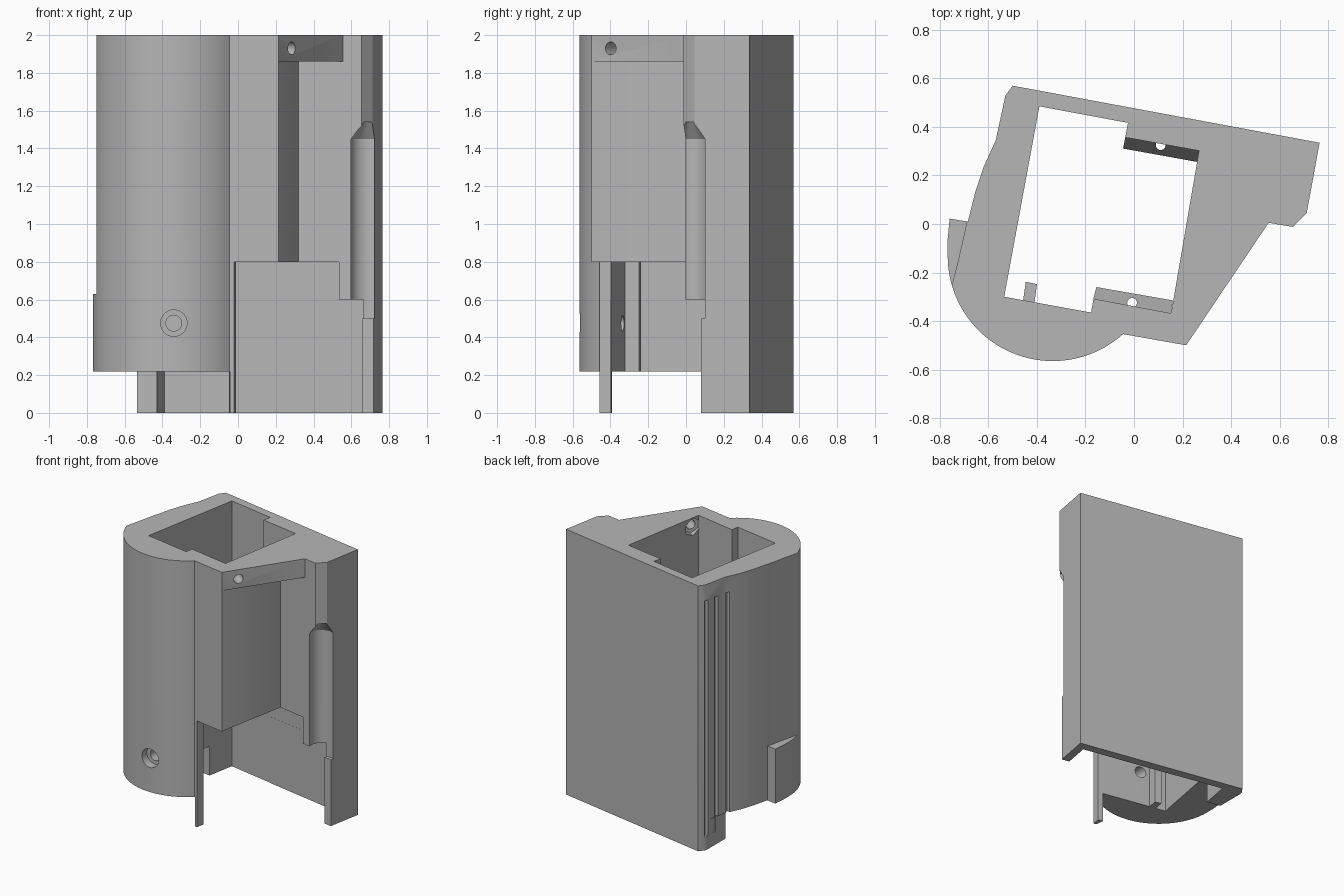
import bpy, bmesh, math
from mathutils import Vector

cube = bpy.data.objects.get("Cube")
if cube:
    bpy.data.objects.remove(cube, do_unlink=True)

grey = bpy.data.materials.new("light grey")
grey.use_nodes = True
grey.diffuse_color = (0.47, 0.47, 0.47, 1)
grey.node_tree.nodes["Principled BSDF"].inputs["Base Color"].default_value = (0.47, 0.47, 0.47, 1)


def prism(name, pts, z0, z1):
    """Closed solid from a plan outline between two heights, normals outward."""
    loop = list(zip(pts, pts[1:] + pts[:1]))
    if sum(a[0] * b[1] - b[0] * a[1] for a, b in loop) < 0:
        pts = pts[::-1]
    bm = bmesh.new()
    low = [bm.verts.new((x, y, z0)) for x, y in pts]
    high = [bm.verts.new((x, y, z1)) for x, y in pts]
    bm.faces.new(low[::-1])
    bm.faces.new(high)
    for i in range(len(pts)):
        j = (i + 1) % len(pts)
        bm.faces.new((low[i], low[j], high[j], high[i]))
    return finish(name, bm)


def rod(name, start, end, r1, r2, sides=32):
    """Cylinder or cone from start to end."""
    a, b = Vector(start), Vector(end)
    bm = bmesh.new()
    bmesh.ops.create_cone(bm, cap_ends=True, segments=sides, radius1=r1, radius2=r2,
                          depth=(b - a).length)
    bm.transform((b - a).to_track_quat('Z', 'Y').to_matrix().to_4x4())
    bmesh.ops.translate(bm, verts=bm.verts, vec=(a + b) / 2)
    return finish(name, bm)


def finish(name, bm):
    mesh = bpy.data.meshes.new(name)
    bm.to_mesh(mesh)
    bm.free()
    mesh.materials.append(grey)
    ob = bpy.data.objects.new(name, mesh)
    bpy.context.collection.objects.link(ob)
    return ob


def cut(target, cutter):
    mod = target.modifiers.new(cutter.name, 'BOOLEAN')
    mod.operation = 'DIFFERENCE'
    mod.solver = 'MANIFOLD'
    mod.object = cutter
    bpy.context.view_layer.objects.active = target
    bpy.ops.object.modifier_apply(modifier=mod.name)
    bpy.data.objects.remove(cutter, do_unlink=True)


def ledge(name, wall, inner, notch):
    """Sloping ledge on a shaft wall, with a round notch."""
    ob = prism(name, wall + inner, 0.8, 0.9)
    for v in ob.data.vertices:
        if v.co.z > 0.85 and any((v.co.xy - Vector(p)).length < 0.001 for p in inner):
            v.co.z = 0.81
    cut(ob, rod("notch", (*notch, 0.7), (*notch, 1), 0.02, 0.02))
    return ob


# Housing outline: flat back, chamfered post, slanted front, round tower
arc = []
for i in range(45):
    a = math.radians(-48 - i * 3)
    arc.append((-0.335 + 0.433 * math.cos(a), -0.132 + 0.433 * math.sin(a)))
outline = [(-0.5, 0.57), (0.765, 0.335), (0.712, 0.045), (0.655, -0.012), (0.555, 0.005),
           (0.215, -0.5)] + arc + [(-0.768, -0.06), (-0.76, 0.022), (-0.685, 0.01),
           (-0.655, 0.13), (-0.62, 0.235), (-0.57, 0.345), (-0.53, 0.53)]
housing = prism("housing", outline, 0, 2)

# Side relief above the small ledge
cut(housing, prism("side_relief", [(-0.752, -0.26), (-0.72, -0.13), (-0.684, 0.03),
                                   (-0.72, 0.1), (-0.9, 0.1), (-0.9, -0.26)], 0.63, 2.1))

# Vertical shaft through the housing
cut(housing, prism("shaft", [(-0.39, 0.485), (-0.025, 0.417), (-0.036, 0.357), (0.268, 0.302),
                             (0.153, -0.368), (-0.167, -0.308), (-0.177, -0.365),
                             (-0.535, -0.3)], -0.1, 2.1))

# Side pocket under the slanted beam
cut(housing, prism("side_pocket", [(0.196, -0.6), (0.32, 0.048), (0.565, 0.003),
                                   (0.6, -0.1), (0.6, -0.6)], 0.59, 1.86))

# Lower cavities, opening out in two steps
cut(housing, prism("middle_cavity", [(-0.391, 0.483), (0.59, 0.302), (0.535, 0.008),
                                     (0.5, -0.6), (-0.045, -0.6), (-0.01, -0.397),
                                     (-0.534, -0.299)], 0.5, 0.8))
cut(housing, prism("lower_cavity", [(-0.392, 0.482), (0.695, 0.282), (0.66, 0.09),
                                    (0.8, 0.064), (0.8, -0.62), (-0.048, -0.62),
                                    (-0.01, -0.398), (-0.533, -0.298)], -0.1, 0.6))

# Everything ahead of the back plate stops short of the base
cut(housing, prism("base_step", [(-0.9, 0.36), (-0.3, 0.25), (-0.1, 0.2), (-0.02, -0.7),
                                 (-0.9, -0.7)], -0.1, 0.22))
cut(housing, prism("foot_trim", [(-0.535, 0.6), (-0.535, 0.2), (-0.9, 0.2), (-0.9, 0.6)],
                   -0.1, 0.22))

# Rail grooves on the side next to the back plate
for y, x in ((0.5, -0.51), (0.41, -0.53), (0.31, -0.56)):
    cut(housing, prism("rail_groove", [(x, y), (x, y + 0.03), (-0.7, y + 0.05),
                                       (-0.7, y + 0.02)], 0.1, 1.88))

# Rounded channel with a tapered end in the post
cut(housing, rod("post_channel", (0.685, 0.02, 0.5), (0.685, 0.02, 1.45), 0.09, 0.09))
cut(housing, rod("channel_taper", (0.685, 0.02, 1.449), (0.685, 0.02, 1.54), 0.09, 0.03))

# Beam screw hole with its nut seat
cut(housing, rod("beam_screw_hole", (0.345, -0.443, 1.93), (0.12, -0.28, 1.93), 0.034, 0.034))
cut(housing, rod("nut_seat", (0.2, -0.338, 1.93), (0.12, -0.28, 1.93), 0.065, 0.065, 6))

# Countersunk tower screw hole
cut(housing, rod("tower_screw_hole", (-0.34, -0.7, 0.475), (-0.34, -0.25, 0.475), 0.042, 0.042))
cut(housing, rod("tower_countersink", (-0.34, -0.7, 0.475), (-0.34, -0.5, 0.475), 0.07, 0.07))

# Ledges and rib inside the shaft
back_ledge = ledge("back_shaft_ledge", [(-0.036, 0.357), (0.268, 0.302)],
                   [(0.26, 0.256), (-0.045, 0.311)], (0.11, 0.325))
front_ledge = ledge("front_shaft_ledge", [(-0.167, -0.308), (0.153, -0.368)],
                    [(0.16, -0.315), (-0.155, -0.26)], (-0.008, -0.325))
rib = prism("shaft_rib", [(-0.457, -0.314), (-0.41, -0.323), (-0.4, -0.248),
                          (-0.446, -0.238)], 0.22, 0.8)

# Smooth the rounded faces, keep the edges crisp
bpy.ops.object.select_all(action='DESELECT')
for ob in (housing, back_ledge, front_ledge, rib):
    ob.select_set(True)
bpy.context.view_layer.objects.active = housing
bpy.ops.object.shade_smooth_by_angle(angle=math.radians(25))
